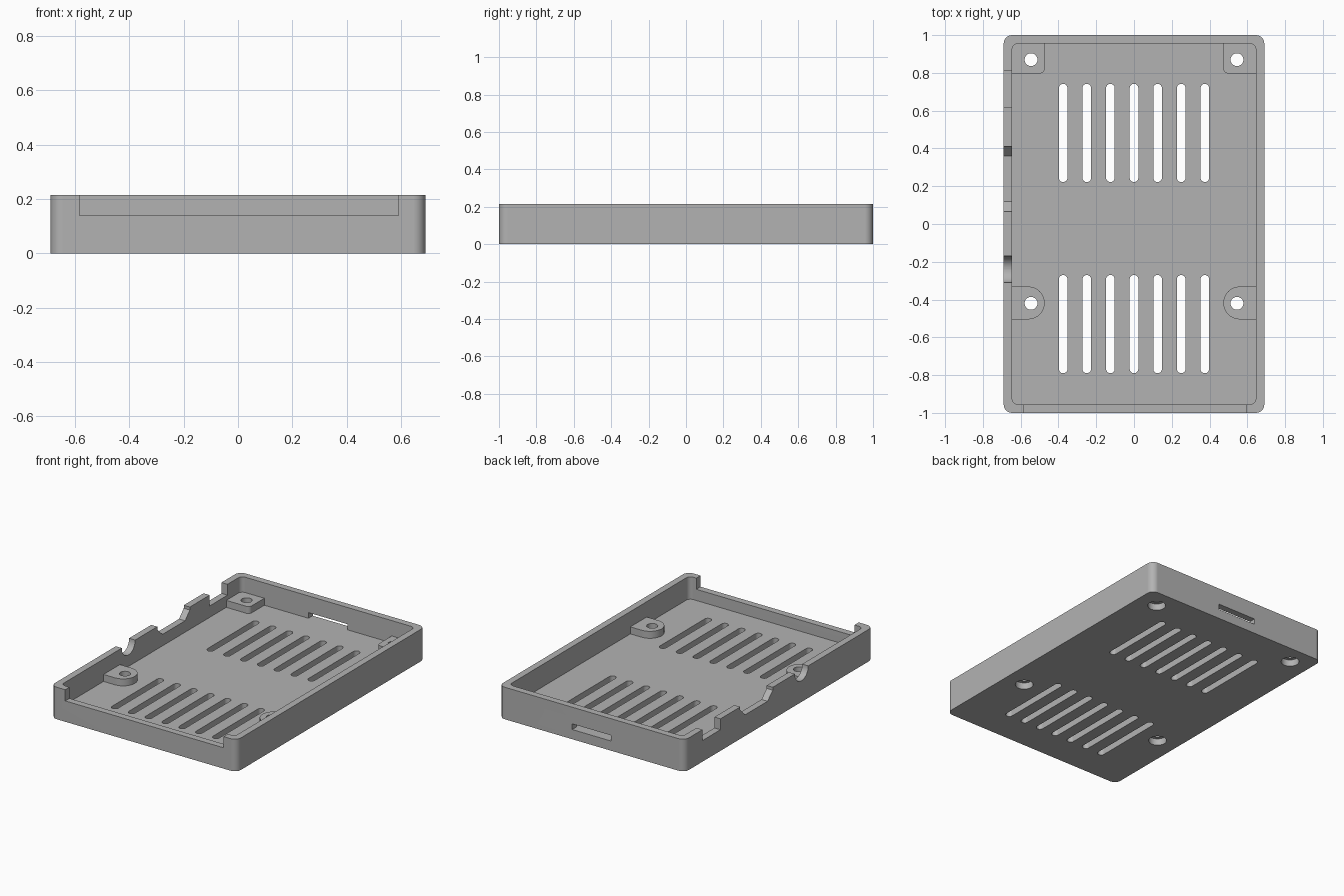
import bpy, bmesh, math
from mathutils import Vector

if "Cube" in bpy.data.objects:
    bpy.data.objects.remove(bpy.data.objects["Cube"], do_unlink=True)

W, L, H = 0.69, 1.0, 0.215          # half width, half length, height
WALL, FLOOR, PAD, PORT = 0.045, 0.065, 0.112, 0.142

grey = bpy.data.materials.new("light grey plastic")
grey.use_nodes = True
colour = (0.45, 0.45, 0.45, 1)
grey.diffuse_color = colour
grey.node_tree.nodes["Principled BSDF"].inputs["Base Color"].default_value = colour


def rounded_rect(x0, x1, y0, y1, radii, steps=8):
    """Outline with radii ordered: right-back, left-back, left-front, right-front."""
    corners = [(x1, y1, -1, -1), (x0, y1, 1, -1), (x0, y0, 1, 1), (x1, y0, -1, 1)]
    pts = []
    for i, ((x, y, sx, sy), r) in enumerate(zip(corners, radii)):
        if r == 0:
            pts.append((x, y))
            continue
        for k in range(steps + 1):
            a = math.pi / 2 * (i + k / steps)
            p = (x + sx * r + r * math.cos(a), y + sy * r + r * math.sin(a))
            if not pts or (Vector(p) - Vector(pts[-1])).length > 1e-4:
                pts.append(p)
    if (Vector(pts[0]) - Vector(pts[-1])).length < 1e-4:
        pts.pop()
    return pts


def circle(x, y, r, n=32):
    return [(x + r * math.cos(2 * math.pi * k / n),
             y + r * math.sin(2 * math.pi * k / n)) for k in range(n)]


def prisms(name, outlines, lo, hi, axis="z"):
    """Extrude outlines along z, or (y, z) outlines along x."""
    bm = bmesh.new()
    for pts in outlines:
        place = (lambda p, d: (p[0], p[1], d)) if axis == "z" else (lambda p, d: (d, p[0], p[1]))
        face = bm.faces.new([bm.verts.new(place(p, lo)) for p in pts])
        new = bmesh.ops.extrude_face_region(bm, geom=[face])["geom"]
        shift = Vector(place((0, 0), hi - lo))
        bmesh.ops.translate(bm, vec=shift, verts=[v for v in new if isinstance(v, bmesh.types.BMVert)])
    bmesh.ops.recalc_face_normals(bm, faces=bm.faces)
    mesh = bpy.data.meshes.new(name)
    bm.to_mesh(mesh)
    bm.free()
    mesh.materials.append(grey)
    obj = bpy.data.objects.new(name, mesh)
    bpy.context.collection.objects.link(obj)
    return obj


def combine(target, tool, operation):
    mod = target.modifiers.new(tool.name, "BOOLEAN")
    mod.object, mod.operation, mod.solver = tool, operation, "EXACT"
    bpy.context.view_layer.objects.active = target
    bpy.ops.object.modifier_apply(modifier=mod.name)
    bpy.data.objects.remove(tool, do_unlink=True)


# Tray shell
tray = prisms("case_tray", [rounded_rect(-W, W, -L, L, [0.045] * 4)], 0, H)
combine(tray, prisms("cavity", [rounded_rect(WALL - W, W - WALL, WALL - L, L - WALL, [0.03] * 4)],
                     FLOOR, H + 0.1), "DIFFERENCE")

# Board supports: square in the back corners, round-ended further forward
IN, OUT = 0.473, 0.67
combine(tray, prisms("supports", [
    rounded_rect(-OUT, -IN, 0.797, 0.98, [0, 0, 0, 0.025]),
    rounded_rect(IN, OUT, 0.797, 0.98, [0, 0, 0.025, 0]),
    rounded_rect(-OUT, -IN, -0.505, -0.331, [0.0869, 0, 0, 0.0869]),
    rounded_rect(IN, OUT, -0.505, -0.331, [0, 0.0869, 0.0869, 0]),
], 0.03, PAD), "UNION")

# Screw holes with wide recesses underneath
screws = [(x, y) for x in (-0.545, 0.545) for y in (-0.42, 0.87)]
combine(tray, prisms("screw_holes", [circle(x, y, 0.034) for x, y in screws], -0.1, 0.3), "DIFFERENCE")
combine(tray, prisms("screw_recesses", [circle(x, y, 0.056) for x, y in screws], -0.1, 0.045), "DIFFERENCE")

# Two rows of vents
vents = [rounded_rect(i * 0.125 - 0.023, i * 0.125 + 0.023, y, y + 0.52, [0.0229] * 4, 6)
         for i in range(-3, 4) for y in (-0.79, 0.222)]
combine(tray, prisms("vents", vents, -0.1, 0.2), "DIFFERENCE")

# Front opening and back card slot
TOP = H + 0.1
combine(tray, prisms("front_opening", [rounded_rect(-0.583, 0.592, -1.1, -0.94, [0] * 4)],
                     0.14, TOP), "DIFFERENCE")
combine(tray, prisms("card_slot", [rounded_rect(-0.145, 0.145, 0.94, 1.1, [0] * 4)],
                     FLOOR, 0.103), "DIFFERENCE")

# Side ports: power, display and round audio
power = rounded_rect(0.62, 0.81, PORT, TOP, [0] * 4)
display = [(0.12, PORT), (0.36, PORT), (0.41, 0.195), (0.41, TOP), (0.065, TOP), (0.065, 0.195)]
audio = rounded_rect(-0.311, -0.17, PORT, TOP, [0, 0, 0.0704, 0.0704], 10)
combine(tray, prisms("side_ports", [power, display, audio], -0.8, -0.63, "x"), "DIFFERENCE")

# Smooth curves with crisp edges
bpy.ops.object.select_all(action="DESELECT")
tray.select_set(True)
bpy.context.view_layer.objects.active = tray
bpy.ops.object.shade_smooth_by_angle(angle=math.radians(30))
weighted = tray.modifiers.new("flat_face_normals", "WEIGHTED_NORMAL")
weighted.keep_sharp = True
